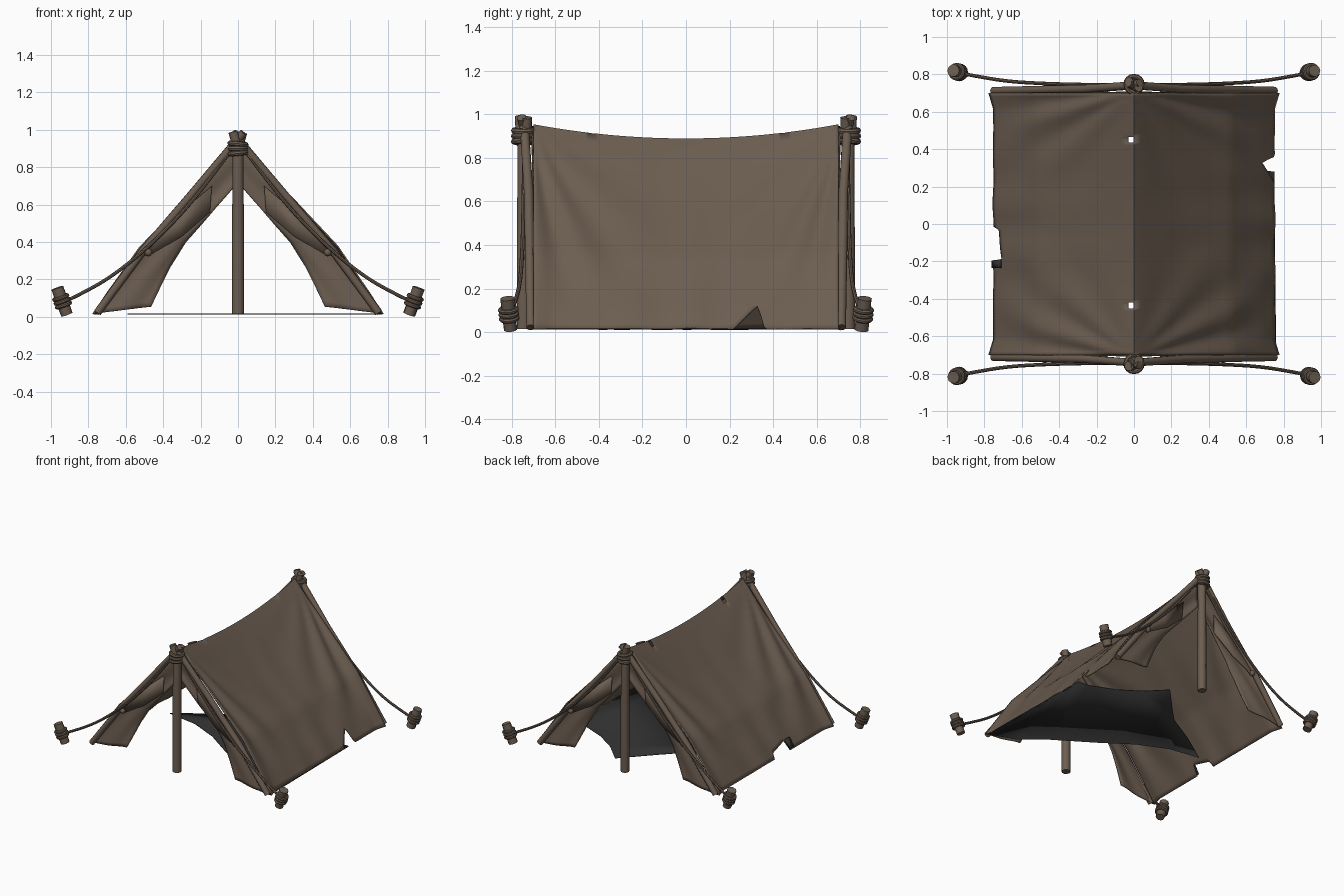
import bpy, bmesh, math, random
from mathutils import Vector

if "Cube" in bpy.data.objects:
    bpy.data.objects.remove(bpy.data.objects["Cube"])
random.seed(4)


def material(name, rgb):
    m = bpy.data.materials.new(name)
    m.diffuse_color = (*rgb, 1)
    m.use_nodes = True
    m.node_tree.nodes["Principled BSDF"].inputs["Base Color"].default_value = m.diffuse_color
    return m


BROWN = material("weathered brown", (0.150, 0.111, 0.082))
DARK = material("charcoal cloth", (0.030, 0.030, 0.030))


def activate(ob):
    bpy.ops.object.select_all(action='DESELECT')
    ob.select_set(True)
    bpy.context.view_layer.objects.active = ob


def mesh_object(name, verts, faces, mat, thickness=0.0):
    me = bpy.data.meshes.new(name)
    me.from_pydata(verts, [], faces)
    ob = bpy.data.objects.new(name, me)
    bpy.context.collection.objects.link(ob)
    me.materials.append(mat)
    bm = bmesh.new()
    bm.from_mesh(me)
    bmesh.ops.recalc_face_normals(bm, faces=bm.faces)
    bm.to_mesh(me)
    bm.free()
    if thickness:
        s = ob.modifiers.new("thickness", 'SOLIDIFY')
        s.thickness, s.offset = thickness, 0
    activate(ob)
    bpy.ops.object.shade_smooth_by_angle(angle=math.radians(40))
    return ob


def tube(name, pts, r, closed=False, smooth=False, res=3):
    cu = bpy.data.curves.new(name, 'CURVE')
    cu.dimensions, cu.bevel_depth, cu.bevel_resolution = '3D', r, res
    cu.use_fill_caps = True
    cu.resolution_u = 6
    sp = cu.splines.new('NURBS' if smooth else 'POLY')
    sp.points.add(len(pts) - 1)
    for p, co in zip(sp.points, pts):
        p.co = (*co, 1)
        p.radius = 1 if closed or smooth else random.uniform(0.94, 1.06)
    sp.use_cyclic_u = closed
    if smooth:
        sp.order_u, sp.use_endpoint_u = 3, True
    ob = bpy.data.objects.new(name, cu)
    bpy.context.collection.objects.link(ob)
    cu.materials.append(BROWN)
    activate(ob)
    bpy.ops.object.convert(target='MESH')
    bpy.ops.object.shade_smooth_by_angle(angle=math.radians(40))
    return ob


def lashing(name, centre, axis, radius, rope):
    axis = Vector(axis).normalized()
    a = axis.orthogonal().normalized()
    b = axis.cross(a)
    ring = [Vector(centre) + radius * (a * math.cos(k * math.tau / 16) + b * math.sin(k * math.tau / 16))
            for k in range(16)]
    tube(name, ring, rope, closed=True, res=2)


def along(poly, t):
    f = max(0, min(t, 1)) * (len(poly) - 1)
    i = min(int(f), len(poly) - 2)
    return Vector(poly[i]).lerp(Vector(poly[i + 1]), f - i)


# Canvas roof: sagging ridge, creased slopes, torn lower edges
SLOPE = [(0, 0.95), (0.13, 0.80), (0.26, 0.652), (0.39, 0.51), (0.52, 0.37),
         (0.60, 0.25), (0.68, 0.13), (0.75, 0.015)]


def tear(side, y):
    if side > 0:
        return max(0, 1 - abs(y - 0.33) / (0.03 if y > 0.33 else 0.11)) * 0.14
    if -0.19 < y < -0.03:
        return 0.05 + 0.04 * (-0.03 - y) / 0.16
    return 0.0


NT, NY = 28, 90
verts, faces = [], []
for j in range(NY + 1):
    y = -0.7 + 1.4 * j / NY
    v = abs(y) / 0.7
    for i in range(-NT, NT + 1):
        side = 1 if i >= 0 else -1
        t = abs(i) / NT * (1 - tear(side, y))
        p = along(SLOPE, t)
        sag = (1 - v * v) * 0.065 * (1 - t) ** 1.2
        ang = math.atan2(t + 0.001, 1.02 - v)
        fold = 0.013 * math.sin(ang * 13 + side) * math.sin(math.pi * min(1, t)) * v
        fold -= 0.014 * math.sin(math.pi * t) * (1 - v * v)
        fold += 0.005 * math.sin(y * 23 + side) * t * (1 - v)
        flare = 0.025 * max(0, (v - 0.88) / 0.12) * t ** 3
        verts.append((side * (p.x + fold * 0.72 + flare) if i else 0, y,
                      max(0.012, p.y - sag + fold * 0.7)))
W = 2 * NT + 1
for j in range(NY):
    for i in range(W - 1):
        yc = -0.7 + 1.4 * (j + 0.5) / NY
        if i == NT - 1 and min(abs(yc - 0.45), abs(yc + 0.43)) < 0.016:
            continue    # small worn holes beside the ridge
        a = j * W + i
        faces.append((a, a + 1, a + W + 1, a + W))
mesh_object("canvas_roof", verts, faces, BROWN, 0.008)

# Entrance flaps at both ends
OUTER = [(0, 0.945), (0.26, 0.648), (0.52, 0.362), (0.65, 0.18), (0.765, 0.018)]
INNER = [(0, 0.72), (0.15, 0.545), (0.28, 0.40), (0.36, 0.27), (0.465, 0.055)]
for ey, end in ((-1, "front"), (1, "back")):
    for ex, sd in ((-1, "left"), (1, "right")):
        verts, faces = [], []
        R, C = 28, 10
        for r in range(R + 1):
            s = r / R
            o, n = along(OUTER, s), along(INNER, s)
            for c in range(C + 1):
                w = c / C
                p = o.lerp(n, w)
                y = 0.703 - 0.035 * w * math.sin(math.pi * s) + 0.012 * math.sin(w * 7 + s * 5) * w
                verts.append((ex * p.x, ey * y, p.y))
        for r in range(R):
            for c in range(C):
                a = r * (C + 1) + c
                faces.append((a, a + 1, a + C + 2, a + C + 1))
        mesh_object(f"{end}_{sd}_flap", verts, faces, BROWN, 0.008)

        # Folded-back edge of the flap, held by a toggle
        mesh_object(f"{end}_{sd}_flap_fold",
                    [(ex * x, ey * y, z) for x, y, z in
                     ((0.14, 0.705, 0.70), (0.15, 0.70, 0.56), (0.30, 0.715, 0.43),
                      (0.47, 0.722, 0.33), (0.53, 0.72, 0.33), (0.34, 0.718, 0.53))],
                    [(0, 1, 2, 5), (5, 2, 3, 4)], BROWN, 0.006)
        bpy.ops.mesh.primitive_uv_sphere_add(segments=12, ring_count=8, radius=0.021,
                                             location=(ex * 0.48, ey * 0.722, 0.345))
        bpy.context.object.name = f"{end}_{sd}_toggle"
        bpy.context.object.data.materials.append(BROWN)
        bpy.ops.object.shade_smooth_by_angle(angle=math.radians(40))

        # Slanted frame pole, its tip crossing past the ridge
        tube(f"{end}_{sd}_frame_pole",
             [(ex * x, ey * y, z) for x, y, z in
              ((-0.03, 0.755, 0.985), (0.02, 0.74, 0.925), (0.26, 0.722, 0.64),
               (0.51, 0.717, 0.35), (0.752, 0.712, 0.022))], 0.022)

        # Peg with rope turns
        foot, top = Vector((ex * 0.915, ey * 0.805, 0.012)), Vector((ex * 0.966, ey * 0.82, 0.155))
        tube(f"{end}_{sd}_peg", [foot, foot.lerp(top, 0.5), top], 0.032)
        for k, f in enumerate((0.36, 0.5, 0.64)):
            lashing(f"{end}_{sd}_peg_rope_{k}", foot.lerp(top, f), top - foot, 0.037, 0.011)

        # Sagging guy rope
        tube(f"{end}_{sd}_guy_rope",
             [(ex * x, ey * y, z) for x, y, z in
              ((0.03, 0.745, 0.90), (0.08, 0.742, 0.83), (0.257, 0.745, 0.60), (0.47, 0.75, 0.38),
               (0.68, 0.762, 0.21), (0.86, 0.793, 0.112), (0.92, 0.805, 0.085))],
             0.0095, smooth=True, res=2)

    # Upright pole and ridge lashing
    tube(f"{end}_upright_pole", [(0, ey * 0.745, z) for z in (0.015, 0.2, 0.45, 0.7, 0.93)], 0.031)
    tube(f"{end}_second_tip", [(-0.01, ey * 0.735, 0.86), (0.025, ey * 0.73, 0.985)], 0.024)
    tube(f"{end}_first_tip", [(0.01, ey * 0.755, 0.86), (-0.027, ey * 0.76, 0.99)], 0.024)
    for k in range(3):
        lashing(f"{end}_ridge_lashing_{k}", (0, ey * 0.746, 0.875 + 0.025 * k),
                (0.1 * (k - 1), 0, 1), 0.043, 0.014)

# Ragged ground cloth
outline = [(0.76, -0.69), (0.75, 0.28), (0.66, 0.29), (0.47, 0.37), (0.32, 0.47), (0.18, 0.61),
           (-0.03, 0.39), (-0.12, 0.30), (-0.35, 0.17), (-0.59, 0.01), (-0.35, -0.03),
           (-0.13, -0.13), (0.10, -0.29), (0.38, -0.47), (0.56, -0.62)]
mesh_object("ground_cloth", [(x, y, 0.015) for x, y in outline], [tuple(range(len(outline)))], DARK, 0.005)

# Small dark patch at the torn left edge
mesh_object("edge_patch", [(-0.755, -0.235, 0.03), (-0.755, -0.195, 0.03),
                           (-0.715, -0.19, 0.095), (-0.715, -0.235, 0.095)],
            [(0, 1, 2, 3)], DARK, 0.016)
